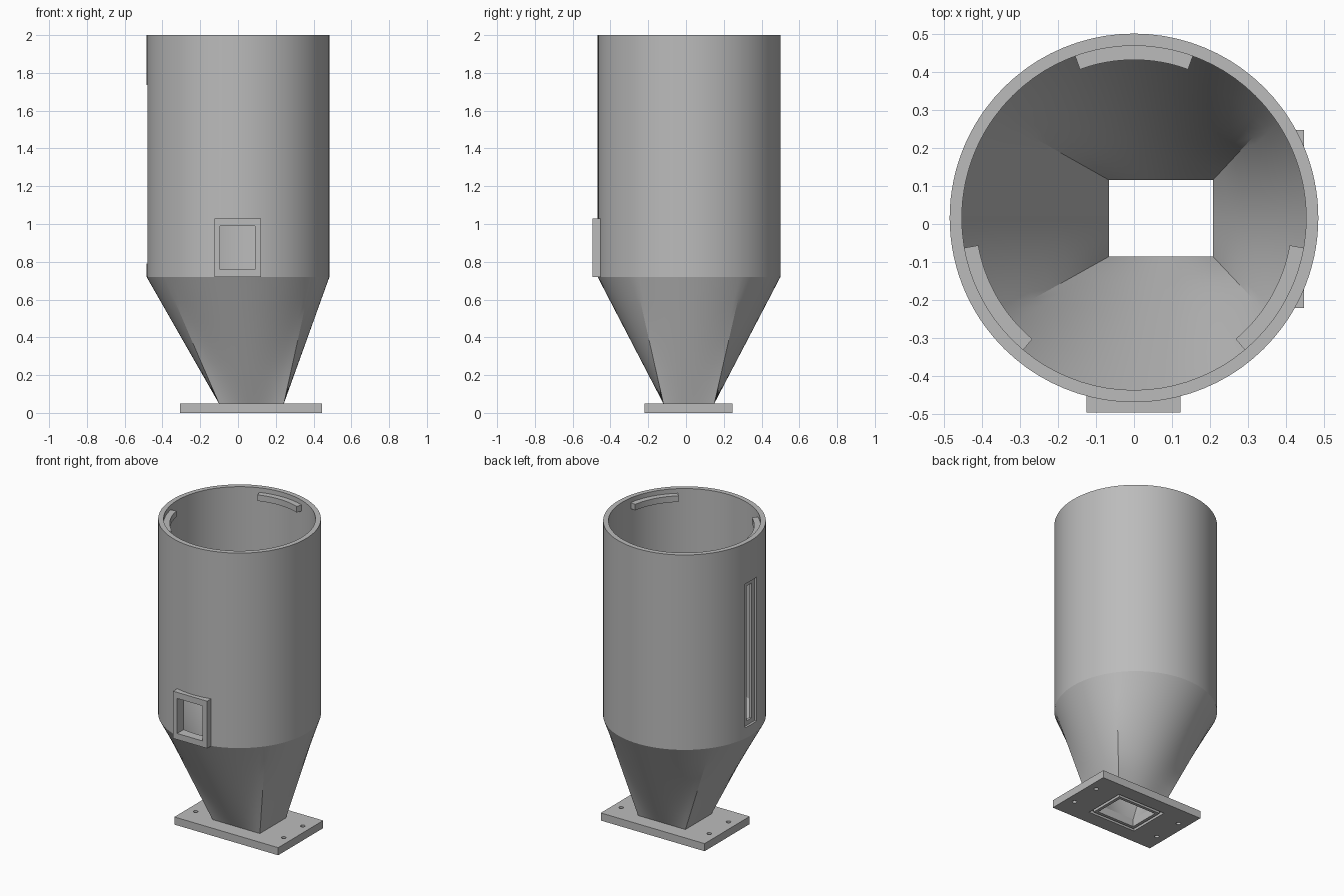
import bpy
import bmesh
from math import atan2, cos, sin, pi, radians, tau
from mathutils import Matrix, Vector

old = bpy.data.objects.get("Cube")
if old:
    bpy.data.objects.remove(old, do_unlink=True)

grey = bpy.data.materials.new("plain grey")
grey.use_nodes = True
grey.diffuse_color = (0.5, 0.5, 0.5, 1)
grey.node_tree.nodes["Principled BSDF"].inputs["Base Color"].default_value = (0.5, 0.5, 0.5, 1)

# Shared dimensions
CY = 0.016                      # barrel axis offset in y
R_OUT, R_IN = 0.484, 0.452
Z_PLATE, Z_CONE, Z_TOP = 0.05, 0.72, 2.0
OUTLET = Vector((0.071, 0.015))
HALF_OUT, HALF_IN = (0.172, 0.135), (0.136, 0.1)


def finish(name, bm):
    bmesh.ops.recalc_face_normals(bm, faces=bm.faces)
    mesh = bpy.data.meshes.new(name)
    bm.to_mesh(mesh)
    bm.free()
    mesh.materials.append(grey)
    obj = bpy.data.objects.new(name, mesh)
    bpy.context.collection.objects.link(obj)
    return obj


def box(name, lo, hi):
    lo, hi = Vector(lo), Vector(hi)
    bm = bmesh.new()
    m = Matrix.Translation((lo + hi) / 2) @ Matrix.Diagonal((*(hi - lo), 1))
    bmesh.ops.create_cube(bm, size=1, matrix=m)
    return finish(name, bm)


def outlet_box(name, margin, z0, z1):
    hx, hy = HALF_IN[0] + margin, HALF_IN[1] + margin
    return box(name, (OUTLET.x - hx, OUTLET.y - hy, z0), (OUTLET.x + hx, OUTLET.y + hy, z1))


def rod(name, x, y, r, z0, z1):
    bm = bmesh.new()
    bmesh.ops.create_cone(bm, cap_ends=True, segments=20, radius1=r, radius2=r, depth=z1 - z0,
                          matrix=Matrix.Translation((x, y, (z0 + z1) / 2)))
    return finish(name, bm)


def cut(obj, cutters):
    for c in cutters:
        c.hide_render = True
        mod = obj.modifiers.new("cut", 'BOOLEAN')
        mod.operation, mod.solver, mod.object = 'DIFFERENCE', 'EXACT', c
    bpy.context.view_layer.update()
    graph = bpy.context.evaluated_depsgraph_get()
    mesh = bpy.data.meshes.new_from_object(obj.evaluated_get(graph))
    obj.modifiers.clear()
    obj.data = mesh
    for c in cutters:
        bpy.data.objects.remove(c, do_unlink=True)


def smooth(obj, angle):
    bpy.ops.object.select_all(action='DESELECT')
    obj.select_set(True)
    bpy.context.view_layer.objects.active = obj
    bpy.ops.object.shade_smooth_by_angle(angle=radians(angle))


# Hopper body: round barrel lofted down to a rectangular outlet
corner = atan2(HALF_IN[1], HALF_IN[0])
marks = [-corner, corner, pi - corner, pi + corner, tau - corner]
STEPS = 24
angles = [a + (b - a) * i / STEPS for a, b in zip(marks, marks[1:]) for i in range(STEPS)]


def circle_ring(r):
    return [Vector((r * cos(a), CY + r * sin(a))) for a in angles]


def outlet_ring(half):
    pts = []
    for a in angles:
        # project the direction on to the rectangle scaled from the inner outlet
        k = 1 / max(abs(cos(a)) / HALF_IN[0], abs(sin(a)) / HALF_IN[1])
        pts.append(OUTLET + Vector((k * cos(a) * half[0] / HALF_IN[0],
                                    k * sin(a) * half[1] / HALF_IN[1])))
    return pts


def loft(half, r):
    low, high = outlet_ring(half), circle_ring(r)
    levels = 6
    return [([p.lerp(q, i / levels) for p, q in zip(low, high)],
             Z_PLATE + (Z_CONE - Z_PLATE) * i / levels) for i in range(levels + 1)]


outer = loft(HALF_OUT, R_OUT) + [(circle_ring(R_OUT), Z_TOP)]
inner = loft(HALF_IN, R_IN) + [(circle_ring(R_IN), Z_TOP)]
bm = bmesh.new()
rings = [[bm.verts.new((p.x, p.y, z)) for p in pts] for pts, z in outer + inner[::-1]]
for lo, hi in zip(rings, rings[1:] + rings[:1]):
    for i in range(len(lo)):
        j = (i + 1) % len(lo)
        bm.faces.new((lo[i], lo[j], hi[j], hi[i]))
body = finish("hopper_body", bm)


# Hatch opening in front, level window with a stepped recess on the -x side
def hatch_cutter():
    return box("hatch_cutter", (-0.095, -0.6, 0.76), (0.09, -0.38, 0.99))


cut(body, [hatch_cutter(),
           box("recess_cutter", (-0.6, CY - 0.06, 0.79), (-0.468, CY + 0.06, 1.735)),
           box("slit_cutter", (-0.6, CY - 0.025, 0.82), (-0.4, CY + 0.025, 1.705))])
smooth(body, 15)

# Hatch frame
frame = box("hatch_frame", (-0.125, -0.495, 0.72), (0.122, -0.445, 1.03))
cut(frame, [hatch_cutter()])

# Mounting plate with outlet, seal groove and bolt holes
plate = box("mounting_plate", (-0.308, -0.22, 0), (0.446, 0.247, Z_PLATE))
groove = outlet_box("groove_cutter", 0.038, -0.05, 0.02)
cut(groove, [outlet_box("groove_core", 0.02, -0.1, 0.1)])
bolts = [rod("bolt_cutter", OUTLET.x + sx * 0.32, OUTLET.y + sy * 0.1, 0.014, -0.1, 0.1)
         for sx in (-1, 1) for sy in (-1, 1)]
cut(plate, [outlet_box("outlet_cutter", 0, -0.1, 0.1), groove] + bolts)
smooth(plate, 30)


# Three curved lid tabs inside the rim
def lid_tab(name, mid):
    bm = bmesh.new()
    prev = None
    n = 16
    for i in range(n + 1):
        a = radians(mid - 20 + 40 * i / n)
        sec = [bm.verts.new((r * cos(a), CY + r * sin(a), z))
               for r, z in ((0.415, 1.93), (0.46, 1.93), (0.46, 1.97), (0.415, 1.97))]
        if prev:
            for k in range(4):
                m = (k + 1) % 4
                bm.faces.new((prev[k], prev[m], sec[m], sec[k]))
        if i in (0, n):
            bm.faces.new(sec)
        prev = sec
    smooth(finish(name, bm), 30)


for name, mid in (("back_lid_tab", 90), ("right_lid_tab", 210), ("left_lid_tab", 330)):
    lid_tab(name, mid)
